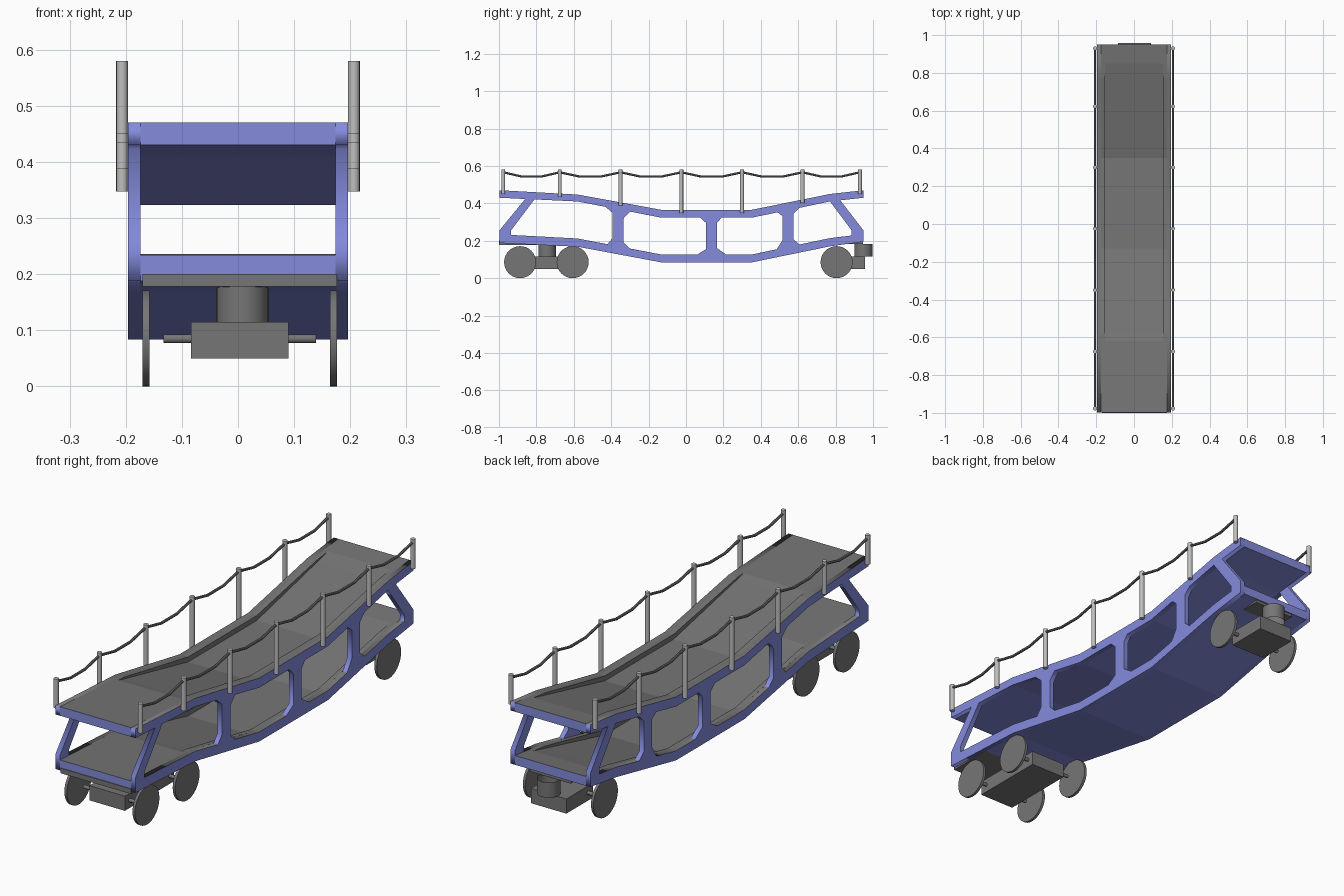
import bpy, bmesh, math
from mathutils import Matrix, Vector

if "Cube" in bpy.data.objects:
    bpy.data.objects.remove(bpy.data.objects["Cube"])


def material(name, r, g, b):
    m = bpy.data.materials.new(name)
    m.diffuse_color = (r, g, b, 1)
    m.use_nodes = True
    m.node_tree.nodes["Principled BSDF"].inputs["Base Color"].default_value = m.diffuse_color
    return m


BLUE = material("frame blue", 0.23, 0.26, 0.72)
GREY = material("dark grey", 0.18, 0.18, 0.18)
LIGHT = material("post light grey", 0.52, 0.52, 0.52)
CX = 0.003      # running gear sits slightly off centre


def finish(name, bm, mats, smooth=False):
    bmesh.ops.remove_doubles(bm, verts=bm.verts, dist=1e-5)
    bmesh.ops.recalc_face_normals(bm, faces=bm.faces)
    bm.normal_update()
    if len(mats) > 1:       # upward faces take the second colour
        for f in bm.faces:
            f.material_index = int(f.normal.z > 0.9)
    me = bpy.data.meshes.new(name)
    bm.to_mesh(me)
    bm.free()
    for m in mats:
        me.materials.append(m)
    ob = bpy.data.objects.new(name, me)
    bpy.context.collection.objects.link(ob)
    if smooth:
        bpy.ops.object.select_all(action='DESELECT')
        ob.select_set(True)
        bpy.context.view_layer.objects.active = ob
        bpy.ops.object.shade_smooth_by_angle(angle=math.radians(40))
    return ob


def box(name, x0, x1, y0, y1, z0, z1, mat):
    bm = bmesh.new()
    mtx = Matrix.Translation(((x0 + x1) / 2, (y0 + y1) / 2, (z0 + z1) / 2)) @ \
        Matrix.Diagonal((x1 - x0, y1 - y0, z1 - z0, 1))
    bmesh.ops.create_cube(bm, size=1, matrix=mtx)
    return finish(name, bm, [mat])


def cylinder(name, a, b, r, mat, n=24, caps=True):
    a, b = Vector(a), Vector(b)
    rot = (b - a).to_track_quat('Z', 'Y').to_matrix().to_4x4()
    bm = bmesh.new()
    bmesh.ops.create_cone(bm, cap_ends=caps, segments=n, radius1=r, radius2=r,
                          depth=(b - a).length, matrix=Matrix.Translation((a + b) / 2) @ rot)
    return finish(name, bm, [mat], True)


# Deck profiles (y, z), shared by the slabs and the side frames
Y0, Y1 = -0.997, 0.95
UP_TOP = [(Y0, 0.47), (-0.58, 0.447), (-0.13, 0.365), (0.35, 0.365), (0.77, 0.45), (Y1, 0.47)]
UP_BOT = [(Y0, 0.43), (-0.58, 0.41), (-0.13, 0.323), (0.35, 0.323), (0.77, 0.41), (Y1, 0.43)]
LOW_TOP = [(Y0, 0.234), (-0.58, 0.212), (-0.13, 0.126), (0.35, 0.126), (0.77, 0.214), (Y1, 0.236)]
LOW_BOT = [(Y0, 0.188), (-0.58, 0.168), (-0.13, 0.084), (0.35, 0.084), (0.77, 0.17), (Y1, 0.195)]
TROUGH = [(Y0, 0), (-0.62, 0), (-0.58, 0.008), (-0.13, 0.022), (0.35, 0.022), (0.77, 0.01),
          (0.85, 0), (Y1, 0)]


def at(profile, y):
    for (a, za), (b, zb) in zip(profile, profile[1:]):
        if a <= y <= b:
            return za + (zb - za) * (y - a) / (b - a)


# Deck slabs with a shallow sunken track
def deck(name, top, bot):
    bm = bmesh.new()
    rings = []
    w, t = 0.174, 0.153
    for y, d in TROUGH:
        zt, zb = at(top, y), at(bot, y)
        sec = [(-w, zb), (-w, zt), (-t, zt), (-t, zt - d), (t, zt - d), (t, zt), (w, zt), (w, zb)]
        rings.append([bm.verts.new((x, y, z)) for x, z in sec])
    for p, q in zip(rings, rings[1:]):
        for i in range(8):
            j = (i + 1) % 8
            f = bm.faces.new((p[i], p[j], q[j], q[i]))
    bm.faces.new(rings[0])
    bm.faces.new(rings[-1])
    ob = finish(name, bm, [BLUE, GREY])
    for f in ob.data.polygons:      # trough walls are grey too
        if abs(f.normal.x) > 0.9 and abs(f.center.x) < 0.16:
            f.material_index = 1
    return ob


deck("upper_deck", UP_TOP, UP_BOT)
deck("lower_deck", LOW_TOP, LOW_BOT)

# Side frames: outline with notched ends and four window openings
outline = (LOW_BOT + [(Y1, 0.254), (0.825, 0.416)] + UP_BOT[-1:] + UP_TOP[::-1]
           + UP_BOT[:1] + [(-0.86, 0.423), (Y0, 0.256)])
windows = [
    [(-0.935, 0.231), (-0.935, 0.256), (-0.81, 0.421), (-0.58, 0.41), (-0.43, 0.381),
     (-0.392, 0.348), (-0.392, 0.215), (-0.42, 0.181), (-0.58, 0.212)],
    [(-0.333, 0.32), (-0.3, 0.356), (-0.13, 0.323), (0.078, 0.323), (0.107, 0.295),
     (0.107, 0.155), (0.06, 0.126), (-0.13, 0.126), (-0.3, 0.158), (-0.333, 0.19)],
    [(0.166, 0.295), (0.19, 0.323), (0.35, 0.323), (0.49, 0.352), (0.517, 0.33),
     (0.517, 0.205), (0.485, 0.154), (0.35, 0.126), (0.215, 0.126), (0.166, 0.16)],
    [(0.575, 0.345), (0.607, 0.376), (0.77, 0.41), (0.885, 0.256), (0.885, 0.228),
     (0.77, 0.214), (0.607, 0.18), (0.575, 0.207)],
]
TO_SIDE = Matrix(((0, 0, 1, 0), (1, 0, 0, 0), (0, 1, 0, 0), (0, 0, 0, 1)))
for side, sx in (("left", -1), ("right", 1)):
    cu = bpy.data.curves.new("frame_profile", 'CURVE')
    cu.dimensions = '2D'
    cu.fill_mode = 'BOTH'
    cu.extrude = 0.011
    for loop in [outline] + windows:
        sp = cu.splines.new('POLY')
        sp.points.add(len(loop) - 1)
        for p, (y, z) in zip(sp.points, loop):
            p.co = (y, z, 0, 1)
        sp.use_cyclic_u = True
    tmp = bpy.data.objects.new("frame_profile", cu)
    bpy.context.collection.objects.link(tmp)
    dg = bpy.context.evaluated_depsgraph_get()
    me = bpy.data.meshes.new_from_object(tmp.evaluated_get(dg))
    bm = bmesh.new()
    bm.from_mesh(me)
    bm.transform(Matrix.Translation((sx * 0.185, 0, 0)) @ TO_SIDE)
    bpy.data.objects.remove(tmp)
    bpy.data.meshes.remove(me)
    finish(side + "_side_frame", bm, [BLUE, GREY])

# Railing posts and sagging ropes
POSTS = [-0.977, -0.675, -0.35, -0.025, 0.30, 0.623, 0.93]
for side, sx in (("left", -1), ("right", 1)):
    x = sx * 0.2065
    for i, y in enumerate(POSTS):
        cylinder(f"{side}_post_{i}", (x, y, at(UP_TOP, y) - 0.018), (x, y, 0.58), 0.0105, LIGHT, 16)
    path = []
    for a, b in zip(POSTS, POSTS[1:]):
        path += [(a, 0.566), (a + (b - a) * 0.33, 0.543), (a + (b - a) * 0.67, 0.543)]
    path.append((POSTS[-1], 0.566))
    bm = bmesh.new()
    rings = [[bm.verts.new((x + 0.006 * math.cos(k * math.pi / 4), y, z + 0.006 * math.sin(k * math.pi / 4)))
              for k in range(8)] for y, z in path]
    for p, q in zip(rings, rings[1:]):
        for k in range(8):
            bm.faces.new((p[k], p[(k + 1) % 8], q[(k + 1) % 8], q[k]))
    bm.faces.new(rings[0])
    bm.faces.new(rings[-1])
    finish(side + "_rope", bm, [GREY], True)


# Running gear: block, pivot tube, axles and disc wheels
def bogie(name, y0, y1, pivot, r, axles):
    box(name + "_block", CX - 0.087, CX + 0.087, y0, y1, 0.05, 0.115, GREY)
    cylinder(name + "_pivot", (0.008, pivot, 0.115), (0.008, pivot, 0.182), r, GREY, 32, False)
    for i, y in enumerate(axles):
        cylinder(f"{name}_axle_{i}", (CX - 0.136, y, 0.085), (CX + 0.136, y, 0.085), 0.008, GREY, 12)
        for s in (-1, 1):
            cylinder(f"{name}_wheel_{i}_{'left' if s < 0 else 'right'}",
                     (CX + s * 0.161, y, 0.0855), (CX + s * 0.173, y, 0.0855), 0.0855, GREY, 32)


bogie("front_bogie", -0.92, -0.575, -0.742, 0.046, (-0.887, -0.606))
bogie("rear_bogie", 0.77, 0.957, 0.949, 0.048, (0.805,))

# Bolster plates under the deck ends
box("front_plate", CX - 0.173, CX + 0.173, -1.0, -0.6, 0.178, 0.2, GREY)
box("rear_plate", CX - 0.1, CX + 0.1, 0.85, 0.945, 0.182, 0.205, GREY)
